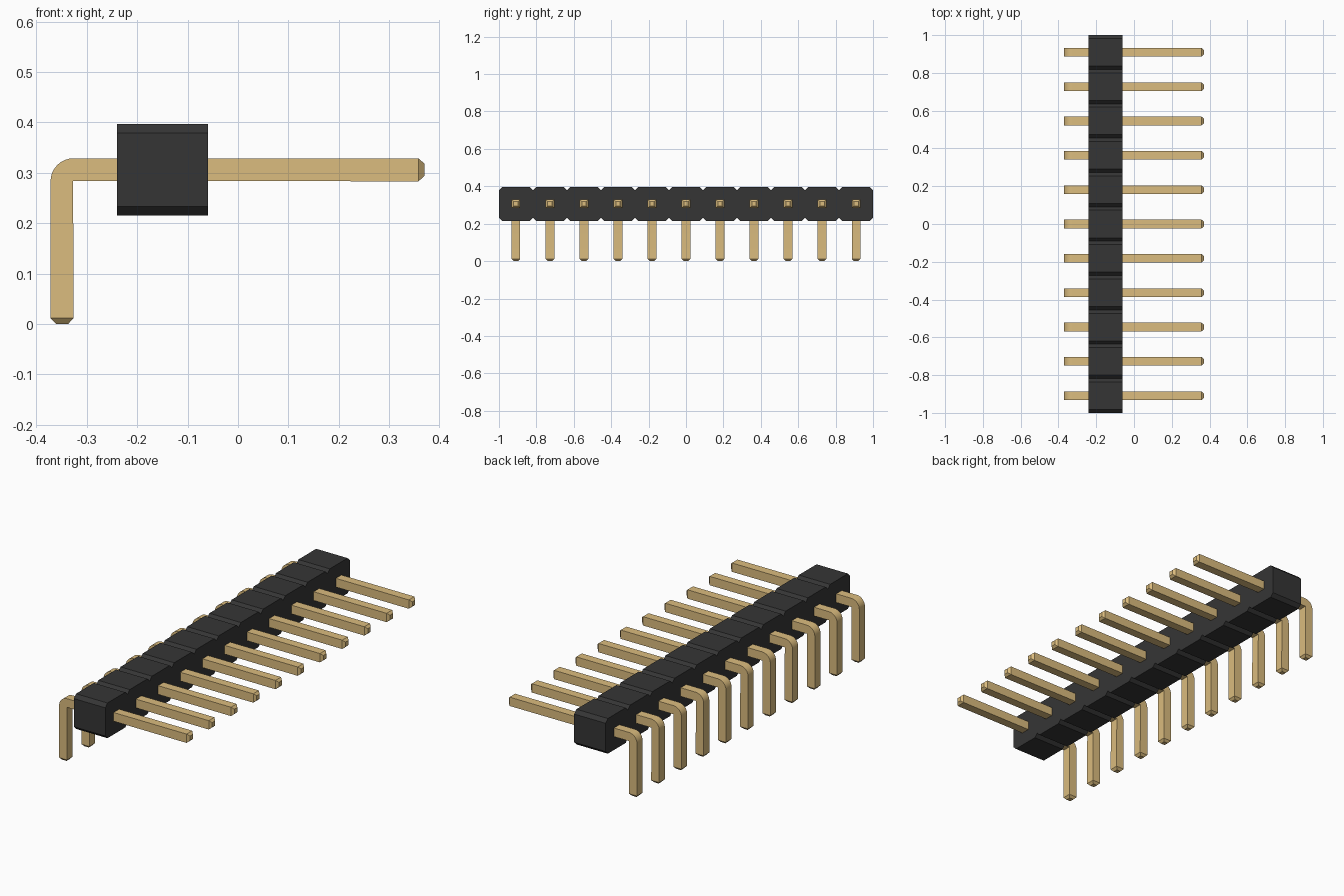
import bpy, bmesh, math

if "Cube" in bpy.data.objects:
    bpy.data.objects.remove(bpy.data.objects["Cube"], do_unlink=True)

COUNT = 11
PITCH = 2 / COUNT
HALF = 0.0229          # half the pin thickness
PIN_Z = 0.306
LEG_X = -0.349


def material(name, rgb, roughness):
    mat = bpy.data.materials.new(name)
    mat.use_nodes = True
    mat.diffuse_color = (*rgb, 1)
    bsdf = mat.node_tree.nodes["Principled BSDF"]
    bsdf.inputs["Base Color"].default_value = (*rgb, 1)
    bsdf.inputs["Roughness"].default_value = roughness
    return mat


def finish(bm, name):
    bmesh.ops.recalc_face_normals(bm, faces=bm.faces)
    mesh = bpy.data.meshes.new(name)
    bm.to_mesh(mesh)
    bm.free()
    return mesh


def add_object(name, mesh, y=0):
    obj = bpy.data.objects.new(name, mesh)
    obj.location.y = y
    bpy.context.collection.objects.link(obj)
    return obj


black = material("black plastic", (0.036, 0.036, 0.036), 0.6)
gold = material("gold metal", (0.708, 0.503, 0.209), 0.4)

# Housing: row of chamfered blocks, one outline extruded along x
X0, X1, Z0, Z1, CUT = -0.24, -0.06, 0.215, 0.397, 0.018
top, bottom = [], []
for i in range(COUNT):
    a, b = -1 + i * PITCH, -1 + (i + 1) * PITCH
    top += [(a, Z1 - CUT), (a + CUT, Z1), (b - CUT, Z1)]
    bottom += [(a, Z0 + CUT), (a + CUT, Z0), (b - CUT, Z0)]
top.append((1, Z1 - CUT))
bottom.append((1, Z0 + CUT))
bm = bmesh.new()
face = bm.faces.new([bm.verts.new((X0, y, z)) for y, z in top + bottom[::-1]])
ext = bmesh.ops.extrude_face_region(bm, geom=[face])
bmesh.ops.translate(bm, vec=(X1 - X0, 0, 0),
                    verts=[g for g in ext["geom"] if isinstance(g, bmesh.types.BMVert)])
housing = add_object("housing", finish(bm, "housing"))
housing.data.materials.append(black)

# Pin: square rings (outer point, inner point, half width) from leg tip to contact tip
TIP, TAPER = 0.012, 0.011
small = HALF - TAPER
xo, xi = LEG_X - HALF, LEG_X + HALF
zo, zi = PIN_Z + HALF, PIN_Z - HALF
rings = [((LEG_X - small, 0), (LEG_X + small, 0), small),
         ((xo, TIP), (xi, TIP), HALF)]
R, r = 2 * HALF, 0.001
for k in range(9):                       # rounded bend, nearly sharp inside
    t = math.pi - k * math.pi / 16
    c, s = math.cos(t), math.sin(t)
    rings.append(((xi + R * c, zi + R * s), (xi + r * c, zi + r * s), HALF))
rings += [((0.37 - TIP, zo), (0.37 - TIP, zi), HALF),
          ((0.37, PIN_Z + small), (0.37, PIN_Z - small), small)]
bm = bmesh.new()
loops = [[bm.verts.new((p[0], y, p[1]))
          for p, y in ((o, -w), (o, w), (n, w), (n, -w))] for o, n, w in rings]
for la, lb in zip(loops, loops[1:]):
    for j in range(4):
        bm.faces.new((la[j], la[(j + 1) % 4], lb[(j + 1) % 4], lb[j]))
bm.faces.new(loops[0])
bm.faces.new(loops[-1])
pin_mesh = finish(bm, "bent_pin")
pin_mesh.materials.append(gold)

# Row of pins sharing one mesh
for i in range(COUNT):
    pin = add_object(f"bent_pin_{i + 1}", pin_mesh, -1 + (i + 0.5) * PITCH)
bpy.ops.object.select_all(action="DESELECT")
pin.select_set(True)
bpy.context.view_layer.objects.active = pin
bpy.ops.object.shade_smooth_by_angle(angle=math.radians(30))
